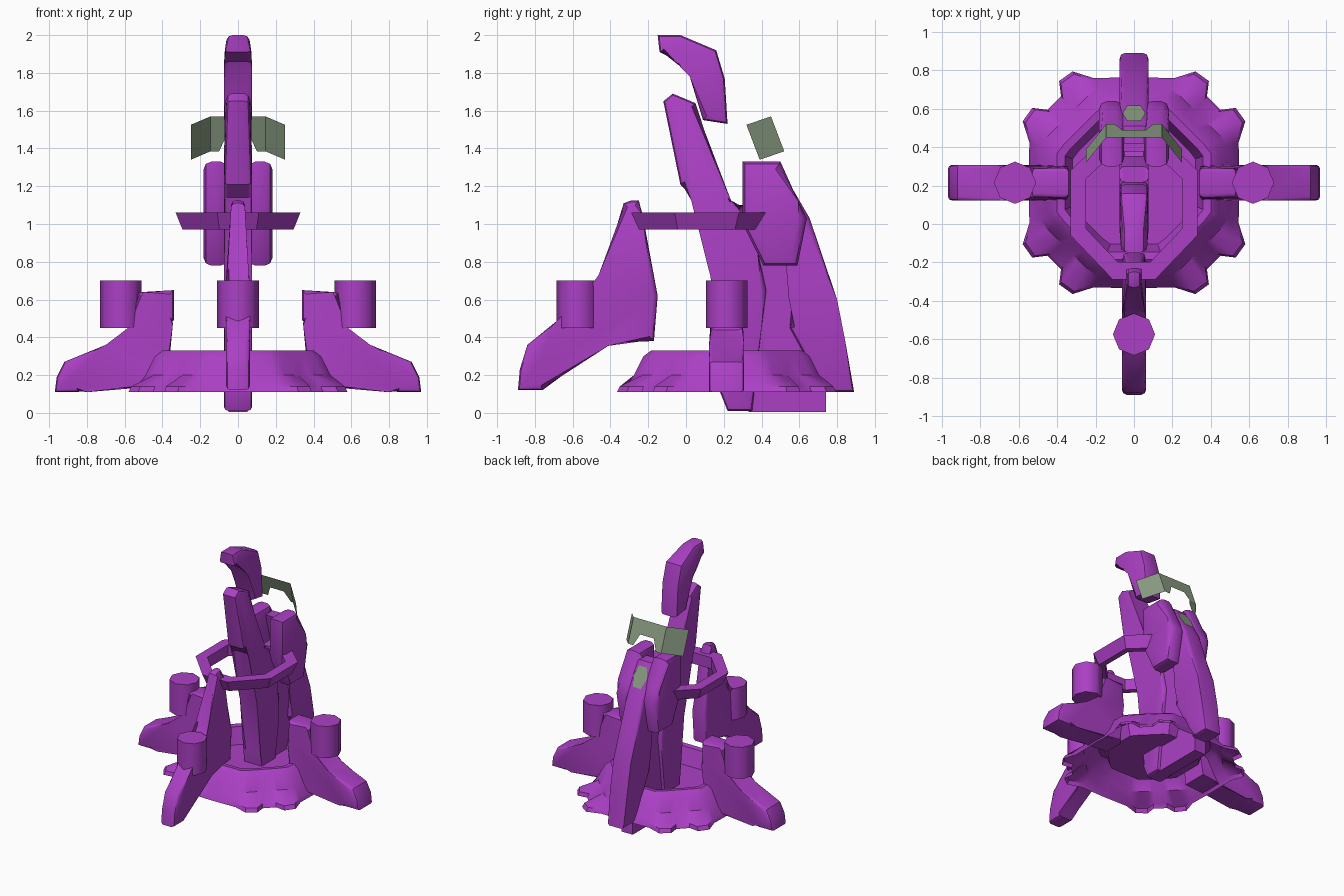
import bpy, bmesh, math
from mathutils import Vector

if "Cube" in bpy.data.objects:
    bpy.data.objects.remove(bpy.data.objects["Cube"])


def material(name, rgb):
    m = bpy.data.materials.new(name)
    m.use_nodes = True
    m.diffuse_color = (*rgb, 1)
    m.node_tree.nodes["Principled BSDF"].inputs["Base Color"].default_value = (*rgb, 1)
    return m


PURPLE = material("purple", (0.41, 0.051, 0.56))
GREEN = material("grey_green", (0.25, 0.325, 0.22))


def finish(bm, name, mat, smooth=True):
    bmesh.ops.recalc_face_normals(bm, faces=bm.faces)
    me = bpy.data.meshes.new(name)
    bm.to_mesh(me)
    bm.free()
    me.materials.append(mat)
    ob = bpy.data.objects.new(name, me)
    bpy.context.collection.objects.link(ob)
    if smooth:
        bpy.ops.object.select_all(action='DESELECT')
        ob.select_set(True)
        bpy.context.view_layer.objects.active = ob
        bpy.ops.object.shade_smooth_by_angle(angle=math.radians(35))
    return ob


def slab(name, pts, width, place, round_off=0.0, mat=PURPLE):
    """Profile extruded both ways; a point may carry its own half width.
    place(u, v, w) turns profile coordinates into a position."""
    bm = bmesh.new()
    caps = []
    for s in (-1, 1):
        vs = [bm.verts.new(place(p[0], p[1], s * (p[2] if len(p) > 2 else width))) for p in pts]
        caps.append(vs)
    n = len(pts)
    rim = []
    for vs in caps:
        f = bm.faces.new(vs)
        rim += list(f.edges)
    for i in range(n):
        j = (i + 1) % n
        bm.faces.new((caps[0][i], caps[0][j], caps[1][j], caps[1][i]))
    if round_off:
        bmesh.ops.bevel(bm, geom=rim, offset=round_off, segments=2, profile=0.5,
                        affect='EDGES', clamp_overlap=True)
    return finish(bm, name, mat)


def side(u, v, w):
    return (w, u, v)


# Central column and the hooked top piece
slab("column", [(-0.12, 1.65, 0.06), (-0.07, 1.69, 0.06), (0.05, 1.64), (0.22, 1.1), (0.3, 1.1),
                (0.38, 0.85), (0.425, 0.65), (0.4, 0.45), (0.35, 0.01), (0.22, 0.01), (0.18, 0.11),
                (0.2, 0.3), (0.13, 0.72), (0.05, 1.14), (-0.03, 1.21)], 0.075, side, 0.025)
slab("top_hook", [(-0.15, 2.0, 0.055), (-0.03, 2.0, 0.055), (0.16, 1.92), (0.205, 1.77), (0.22, 1.53),
                  (0.09, 1.55), (0.02, 1.78), (-0.02, 1.86), (-0.14, 1.91)], 0.075, side, 0.025)

# Rear fin and the thinner web joining it to the column
slab("rear_fin", [(0.42, 1.28), (0.51, 1.28), (0.655, 1.03), (0.8, 0.6), (0.845, 0.37), (0.89, 0.11),
                  (0.735, 0.11), (0.55, 0.45), (0.57, 0.6), (0.52, 0.9)], 0.075, side, 0.025)
slab("fin_web", [(0.3, 0.95), (0.58, 0.9), (0.58, 0.6), (0.57, 0.45), (0.74, 0.13), (0.74, 0.005),
                 (0.33, 0.005)], 0.05, side)

# Paired back pods
for s, label in ((1, "left"), (-1, "right")):
    slab(label + "_back_pod", [(0.3, 1.33), (0.5, 1.33), (0.595, 1.12), (0.64, 1.03), (0.59, 0.78),
                               (0.41, 0.78), (0.3, 1.0)], 0.065,
         lambda u, v, w, s=s: (s * 0.117 + w, u, v), 0.04)

# Front leg, narrow at the top and wide at the foot
slab("front_leg", [(-0.33, 1.11, 0.035), (-0.29, 1.125, 0.035), (-0.25, 1.125, 0.035),
                   (-0.23, 1.05, 0.04), (-0.15, 0.62), (-0.17, 0.38), (-0.42, 0.38), (-0.76, 0.12),
                   (-0.89, 0.12), (-0.88, 0.23), (-0.84, 0.36), (-0.68, 0.49), (-0.46, 0.69),
                   (-0.44, 0.72)], 0.063, side, 0.025)

# Side legs
LEG = [(0.34, 0.65, 0.075), (0.5, 0.64, 0.075), (0.53, 0.635, 0.075), (0.56, 0.44, 0.08),
       (0.70, 0.36), (0.92, 0.27), (0.96, 0.19), (0.97, 0.11), (0.85, 0.11), (0.8, 0.13),
       (0.37, 0.14), (0.365, 0.48, 0.085), (0.34, 0.49, 0.085)]
for s, label in ((1, "left"), (-1, "right")):
    slab(label + "_leg", LEG, 0.093, lambda u, v, w, s=s: (s * u, 0.215 + w, v), 0.035)

# Canisters on the legs
for name, x, y in (("left_canister", 0.62, 0.215), ("right_canister", -0.62, 0.215),
                   ("front_canister", 0, -0.575)):
    bm = bmesh.new()
    bmesh.ops.create_cone(bm, cap_ends=True, segments=8, radius1=0.11, radius2=0.11, depth=0.25)
    bmesh.ops.translate(bm, verts=bm.verts, vec=(x, y, 0.575))
    ob = finish(bm, name, PURPLE, False)
    for p in ob.data.polygons:
        p.use_smooth = abs(p.normal.z) < 0.5
    for e in ob.data.edges:
        a, b = (ob.data.vertices[i].co.z for i in e.vertices)
        e.use_edge_sharp = abs(a - b) < 0.01


def loft(bm, rings, closed=False):
    loops = [[bm.verts.new(p) for p in r] for r in rings]
    pairs = list(zip(loops, loops[1:]))
    if closed:
        pairs.append((loops[-1], loops[0]))
    for a, b in pairs:
        for i in range(len(a)):
            j = (i + 1) % len(a)
            bm.faces.new((a[i], a[j], b[j], b[i]))
    return loops


# Notched base: a flared skirt rising to an octagonal rim around a sunken dish
QUARTER = [(0.55, 0), (0.545, 0.21), (0.58, 0.32), (0.53, 0.39), (0.45, 0.38), (0.38, 0.45),
           (0.39, 0.53), (0.32, 0.58), (0.21, 0.545)]
outline = []
for k in range(4):
    for x, y in QUARTER:
        for _ in range(k):
            x, y = -y, x
        outline.append((x, y))


def base_ring(z, apothem=None, scale=1):
    ring = []
    for x, y in outline:
        if apothem:
            t = math.atan2(y, x)
            d = (t + math.pi / 8) % (math.pi / 4) - math.pi / 8
            r = apothem / math.cos(d)
            x, y = r * math.cos(t), r * math.sin(t)
        ring.append((x * scale, y * scale + 0.215, z))
    return ring


bm = bmesh.new()
loops = loft(bm, [base_ring(0.11), base_ring(0.14, None, 0.975), base_ring(0.2, 0.49),
                  base_ring(0.3, 0.44), base_ring(0.33, 0.4), base_ring(0.325, 0.36),
                  base_ring(0.2, 0.32)])
bm.faces.new(loops[-1])
finish(bm, "notched_base", PURPLE)

# Octagonal collar ring
half = [(0.11, -0.29), (0.33, -0.06), (0.33, 0.28), (0.13, 0.47)]
octagon = half + [(-x, y) for x, y in reversed(half)]


def collar(scale, z):
    return [(x * scale, 0.09 + (y - 0.09) * scale, z) for x, y in octagon]


bm = bmesh.new()
loft(bm, [collar(0.89, 0.97), collar(1, 1.06), collar(0.76, 1.06), collar(0.76, 0.97)], True)
finish(bm, "collar_ring", PURPLE)


# Thin green visor: notched centre panel with two swept side panels
def sheet(name, polys):
    bm = bmesh.new()
    for poly in polys:
        bm.faces.new([bm.verts.new(p) for p in poly])
    bmesh.ops.remove_doubles(bm, verts=bm.verts, dist=0.0005)
    return finish(bm, name, GREEN, False)


def panel(x, t):
    return (x, 0.45 + 0.07 * t, 1.57 - 0.185 * t)


centre = [panel(x, t) for x, t in ((-0.145, 0), (0.145, 0), (0.145, 1), (0.1, 1), (0.06, 0.55),
                                   (-0.06, 0.55), (-0.1, 1), (-0.145, 1))]
wings = [[panel(s * 0.145, 0), panel(s * 0.145, 1), (s * 0.25, 0.39, 1.34), (s * 0.25, 0.32, 1.525)]
         for s in (1, -1)]
sheet("visor", [centre] + wings)

# Green hexagonal plate on the slope of the rear fin
along = Vector((0, 0.145, -0.25)).normalized()
middle = Vector((0, 0.57, 1.175)) + Vector((0, 0.25, 0.145)).normalized() * 0.008
hexagon = [middle + Vector((x, 0, 0)) + along * a
           for x, a in ((0.06, 0), (0.035, 0.08), (-0.035, 0.08), (-0.06, 0), (-0.035, -0.08), (0.035, -0.08))]
sheet("fin_plate", [hexagon])
